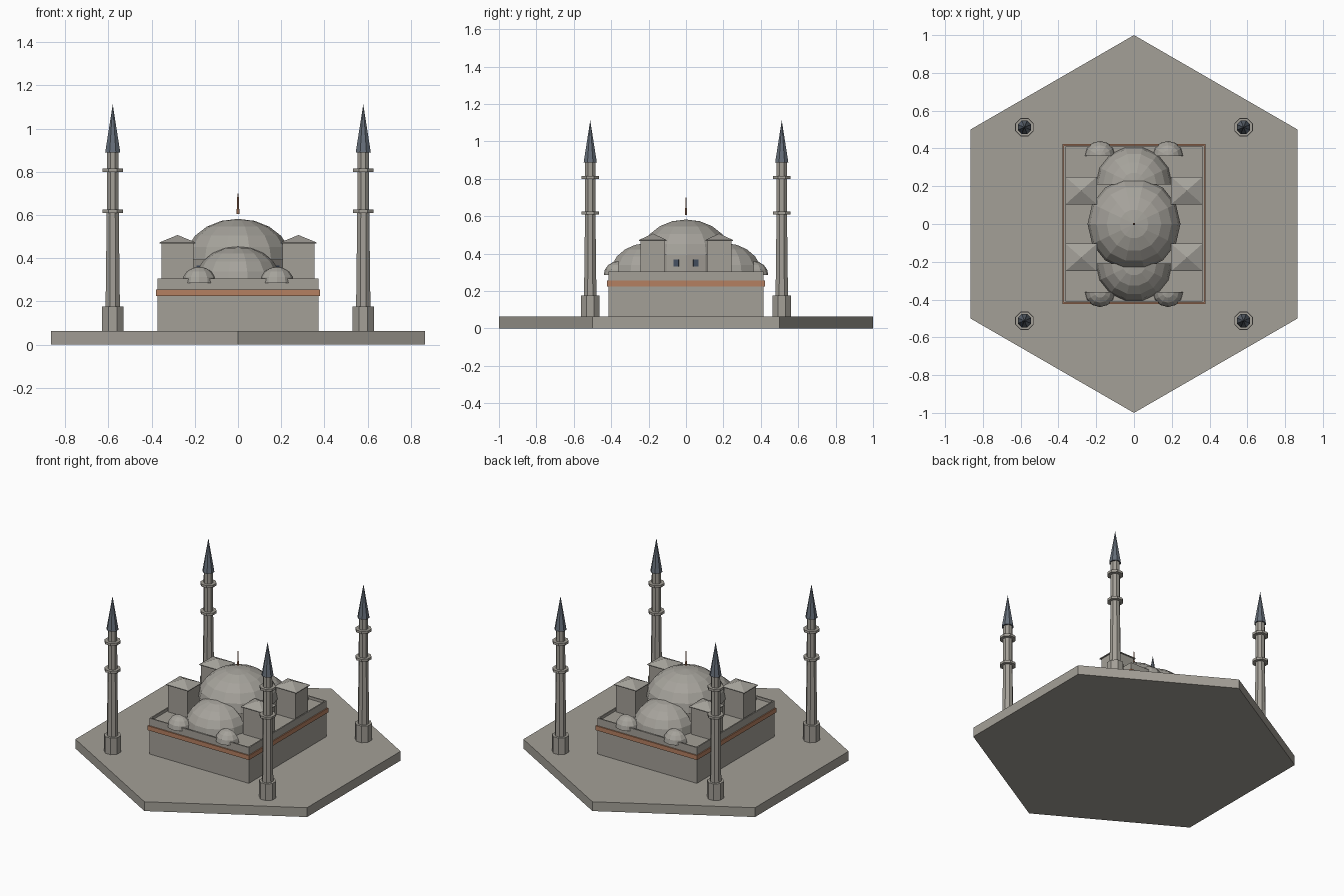
import bpy, bmesh, math
from mathutils import Matrix

if "Cube" in bpy.data.objects:
    bpy.data.objects.remove(bpy.data.objects["Cube"])


def mat(name, rgb):
    m = bpy.data.materials.new(name)
    m.diffuse_color = (*rgb, 1)
    m.use_nodes = True
    m.node_tree.nodes["Principled BSDF"].inputs["Base Color"].default_value = m.diffuse_color
    return m


STONE = mat("stone", (0.37, 0.35, 0.31))
LEAD = mat("lead_roof", (0.38, 0.365, 0.33))
BAND = mat("terracotta", (0.46, 0.215, 0.12))
SLATE = mat("slate_blue", (0.13, 0.155, 0.19))
GLASS = mat("dark_window", (0.06, 0.08, 0.12))


def finish(name, bm, material):
    bmesh.ops.recalc_face_normals(bm, faces=bm.faces[:])
    me = bpy.data.meshes.new(name)
    bm.to_mesh(me)
    bm.free()
    me.materials.append(material)
    ob = bpy.data.objects.new(name, me)
    bpy.context.collection.objects.link(ob)
    return ob


def lathe(name, profile, n, material, loc=(0, 0), start=0.0, half=False):
    """Faceted solid from (radius, z) pairs; half keeps only 180 degrees."""
    bm = bmesh.new()
    rings = []
    count = n // 2 + 1 if half else n
    for r, z in profile:
        if r < 1e-5:
            rings.append([bm.verts.new((loc[0], loc[1], z))])
        else:
            rings.append([bm.verts.new((loc[0] + r * math.cos(start + math.tau * i / n),
                                        loc[1] + r * math.sin(start + math.tau * i / n), z))
                          for i in range(count)])
    for a, b in zip(rings, rings[1:]):
        for i in range(count - 1 if half else count):
            j = (i + 1) % count
            if len(b) == 1:
                bm.faces.new((a[i], a[j], b[0]))
            else:
                bm.faces.new((a[i], a[j], b[j], b[i]))
    if half:
        # flat back of the half dome
        bm.faces.new([r[0] for r in rings] + [r[-1] for r in reversed(rings) if len(r) > 1])
    for ring in (rings[0], rings[-1]):
        if len(ring) > 2:
            bm.faces.new(ring)
    return finish(name, bm, material)


def box(name, x, y, z0, z1, hx, hy, material, rot=0.0):
    bm = bmesh.new()
    bmesh.ops.create_cube(bm, size=1, matrix=Matrix.Translation((x, y, (z0 + z1) / 2))
                          @ Matrix.Rotation(rot, 4, 'Z')
                          @ Matrix.Diagonal((2 * hx, 2 * hy, z1 - z0, 1)))
    return finish(name, bm, material)


def dome_profile(r, z0, h, rings):
    return [(r * math.cos(math.pi / 2 * i / rings), z0 + h * math.sin(math.pi / 2 * i / rings))
            for i in range(rings + 1)]


# Hexagonal ground slab
lathe("ground_slab", [(1, 0), (1, 0.063)], 6, STONE, start=math.pi / 2)

# Main hall with a low parapet around a sunken roof
bm = bmesh.new()
bmesh.ops.create_cube(bm, size=1, matrix=Matrix.Translation((0, 0, 0.1825))
                      @ Matrix.Diagonal((0.744, 0.83, 0.245, 1)))
bm.faces.ensure_lookup_table()
top = max(bm.faces, key=lambda f: f.calc_center_median().z)
bmesh.ops.inset_region(bm, faces=[top], thickness=0.012)
inner = bmesh.ops.extrude_discrete_faces(bm, faces=[top])["faces"][0]
bmesh.ops.translate(bm, verts=inner.verts[:], vec=(0, 0, -0.018))
finish("main_hall", bm, STONE)
box("wall_band", 0, 0, 0.225, 0.255, 0.379, 0.423, BAND)

# Drum, ring of windows, central dome and finial
SIDES = 14
lathe("drum", [(0.238, 0.28), (0.238, 0.395)], SIDES, STONE)
for i in range(SIDES):
    a = math.tau * (i + 0.5) / SIDES
    d = 0.238 * math.cos(math.pi / SIDES)
    box("drum_window", d * math.cos(a), d * math.sin(a), 0.33, 0.367, 0.004, 0.014, GLASS, a)
lathe("central_dome", dome_profile(0.246, 0.392, 0.19, 5), SIDES, LEAD)
lathe("finial", [(0.007, 0.605), (0.007, 0.625), (0.005, 0.63), (0.003, 0.70)], 6, BAND)

for s in (-1, 1):
    turn = 0 if s > 0 else math.pi
    # Half domes at the front and back
    lathe("half_dome", dome_profile(0.202, 0.285, 0.17, 5), SIDES, LEAD,
          (0, s * 0.21), turn, True)
    for t in (-1, 1):
        # Small corner half domes
        lathe("corner_half_dome", dome_profile(0.08, 0.285, 0.075, 4), 12, LEAD,
              (t * 0.18, s * 0.36), turn, True)
        # Buttress towers with pyramid roofs
        x, y = t * 0.28, s * 0.177
        box("buttress_tower", x, y, 0.28, 0.47, 0.074, 0.066, STONE)
        roof = lathe("tower_roof", [(math.sqrt(2), 0.468), (math.sqrt(2), 0.473), (0, 0.507)],
                     4, LEAD, start=math.pi / 4)
        roof.data.transform(Matrix.Translation((x, y, 0)) @ Matrix.Diagonal((0.083, 0.073, 1, 1)))

        # Corner minarets
        p = (t * 0.58, s * 0.512)
        a = math.pi / 8
        lathe("minaret_base", [(0.053, 0.06), (0.053, 0.175)], 8, STONE, p, a)
        lathe("minaret_shaft", [(0.036, 0.17), (0.030, 0.62), (0.029, 0.89)], 8, STONE, p, a)
        for z in (0.61, 0.798):
            lathe("minaret_balcony", [(0.051, z), (0.051, z + 0.016)], 8, STONE, p, a)
        lathe("minaret_spire", [(0.038, 0.888), (0, 1.112)], 8, SLATE, p, a)
